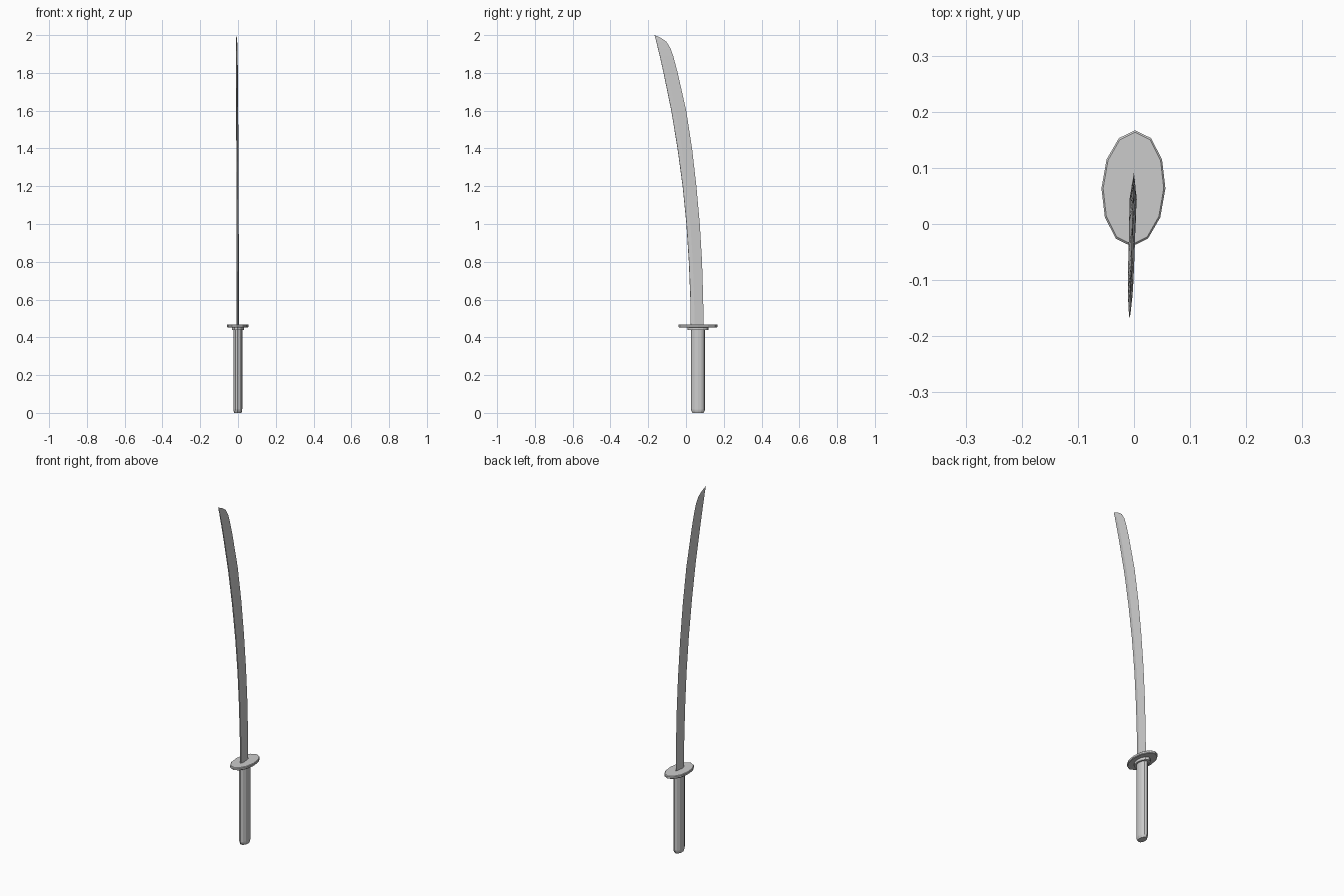
import bpy, bmesh, math

if "Cube" in bpy.data.objects:
    bpy.data.objects.remove(bpy.data.objects["Cube"])

CX, CY, LEAN = -0.001, 0.0635, 0.03   # grip axis and slight twist about z


def place(x, y, z):
    return (CX + x + (y - CY) * LEAN, y, z)


def loft(name, rings):
    """Skin a closed solid through rings of equal point count."""
    bm = bmesh.new()
    vs = [[bm.verts.new(place(*p)) for p in r] for r in rings]
    n = len(vs[0])
    for a, b in zip(vs, vs[1:]):
        for i in range(n):
            j = (i + 1) % n
            bm.faces.new((a[i], a[j], b[j], b[i]))
    bm.faces.new(vs[0][::-1])
    bm.faces.new(vs[-1])
    bmesh.ops.remove_doubles(bm, verts=bm.verts, dist=1e-5)
    bmesh.ops.recalc_face_normals(bm, faces=bm.faces)
    me = bpy.data.meshes.new(name)
    bm.to_mesh(me)
    bm.free()
    ob = bpy.data.objects.new(name, me)
    bpy.context.collection.objects.link(ob)
    return ob


def oval(rx, ry, z, n=12):
    return [(rx * math.sin(2 * math.pi * i / n),
             CY + ry * math.cos(2 * math.pi * i / n), z) for i in range(n)]


# Grip with a narrower chamfered end cap
loft("grip", [oval(0.019, 0.030, 0), oval(0.023, 0.036, 0.012),
              oval(0.0235, 0.038, 0.02), oval(0.0235, 0.038, 0.44)])

# Collar under the guard, and the oval guard plate
loft("collar", [oval(0.032, 0.055, 0.438), oval(0.032, 0.055, 0.456)])
loft("guard", [oval(0.054, 0.1, 0.453), oval(0.057, 0.1035, 0.456),
               oval(0.057, 0.1035, 0.466), oval(0.054, 0.1, 0.469)])

# Curved blade: (z, spine y, edge y, half thickness)
stations = [
    (0.45, 0.024, 0.093, 0.0065), (0.60, 0.023, 0.091, 0.0065),
    (0.80, 0.015, 0.085, 0.0063), (1.00, 0.002, 0.073, 0.006),
    (1.20, -0.018, 0.055, 0.006), (1.40, -0.045, 0.032, 0.0055),
    (1.60, -0.078, 0.001, 0.0055), (1.80, -0.119, -0.044, 0.005),
    (1.89, -0.139, -0.068, 0.0045), (1.93, -0.149, -0.082, 0.004),
    (1.965, -0.157, -0.104, 0.003), (1.985, -0.163, -0.132, 0.002),
    (2.00, -0.167, -0.1655, 0.0004)]


def blade_section(z, spine, edge, t):
    ridge = spine + 0.3 * (edge - spine)
    return [(0, edge, z), (t, ridge, z), (t * 0.5, spine + t * 0.2, z),
            (0, spine, z), (-t * 0.5, spine + t * 0.2, z), (-t, ridge, z)]


loft("blade", [blade_section(*s) for s in stations])
